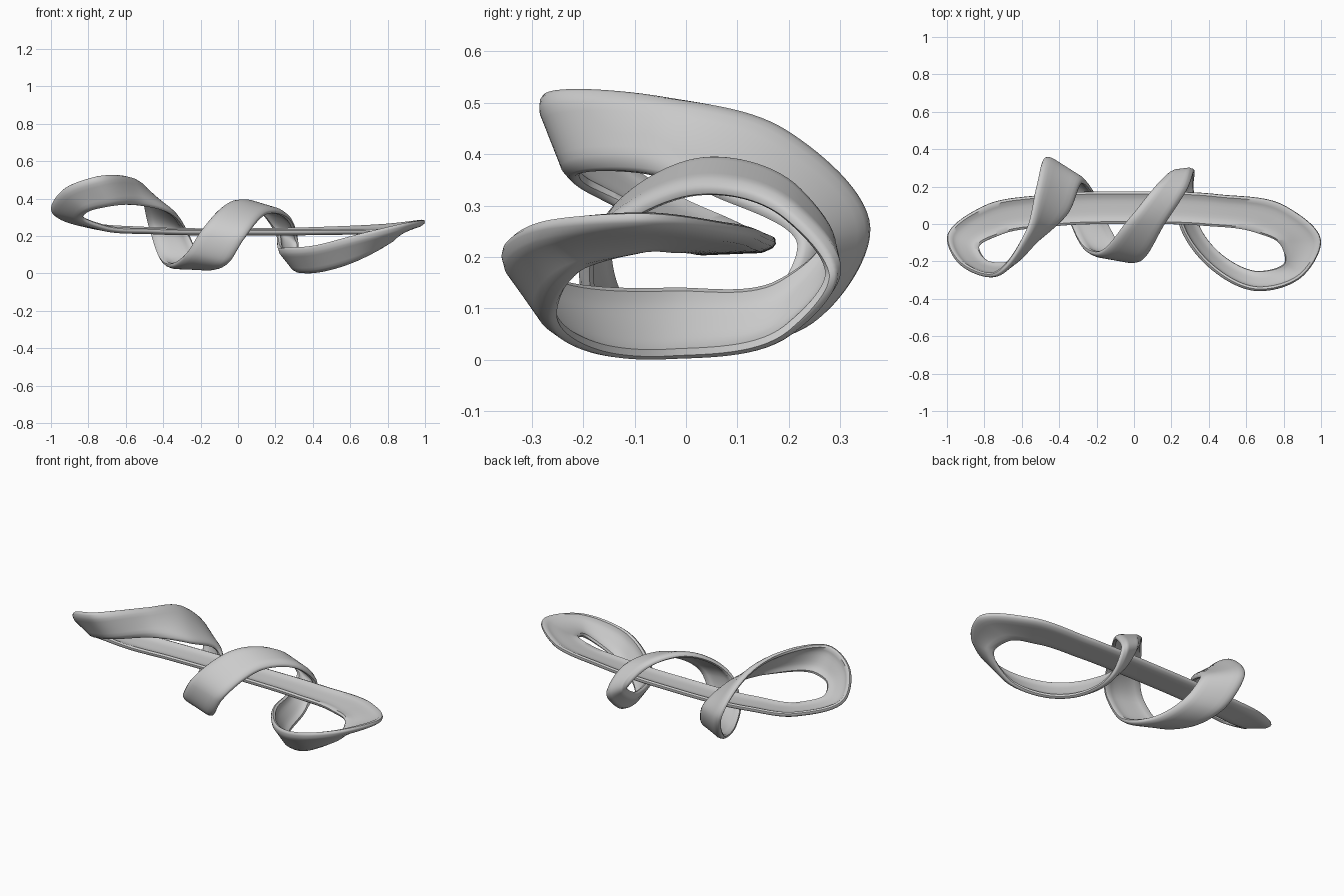
import bpy
import math
from mathutils import Vector

if "Cube" in bpy.data.objects:
    bpy.data.objects.remove(bpy.data.objects["Cube"])

# Stations along the closed ribbon: outer edge xyz, inner edge xyz
STATIONS = [
    (0.00, 0.165, 0.230, 0.00, 0.01, 0.224),     # straight bar
    (-0.50, 0.145, 0.238, -0.45, -0.005, 0.23),
    (-0.79, 0.092, 0.262, -0.72, -0.05, 0.25),   # left loop
    (-0.99, -0.07, 0.34, -0.84, -0.125, 0.305),
    (-0.92, -0.215, 0.45, -0.80, -0.20, 0.345),
    (-0.76, -0.275, 0.51, -0.70, -0.22, 0.37),
    (-0.57, -0.05, 0.508, -0.51, -0.08, 0.378),
    (-0.51, 0.19, 0.445, -0.36, 0.06, 0.335),    # first wrap, under the bar
    (-0.465, 0.35, 0.26, -0.28, 0.23, 0.23),
    (-0.41, 0.25, 0.09, -0.23, 0.18, 0.12),
    (-0.34, 0.03, 0.048, -0.14, -0.02, 0.035),
    (-0.26, -0.13, 0.115, -0.055, -0.165, 0.07),
    (-0.19, -0.16, 0.225, 0.02, -0.195, 0.19),   # second wrap, over the bar
    (-0.01, 0.03, 0.388, 0.16, 0.01, 0.337),
    (0.14, 0.215, 0.33, 0.28, 0.20, 0.29),
    (0.21, 0.272, 0.22, 0.312, 0.287, 0.17),
    (0.22, 0.185, 0.148, 0.305, 0.20, 0.06),
    (0.26, -0.03, 0.132, 0.35, -0.04, 0.014),    # right loop
    (0.40, -0.22, 0.14, 0.47, -0.18, 0.026),
    (0.66, -0.35, 0.205, 0.67, -0.265, 0.095),
    (0.90, -0.27, 0.262, 0.82, -0.20, 0.19),
    (0.99, -0.09, 0.277, 0.79, -0.10, 0.22),
    (0.81, 0.085, 0.256, 0.65, -0.035, 0.225),
    (0.45, 0.149, 0.238, 0.38, 0.0, 0.224),
]


def smooth_loop(pts, steps):
    """Closed Hermite spline with tangents scaled to the point spacing."""
    n, out = len(pts), []
    gap = [max((pts[(i + 1) % n] - pts[i]).length, 0.06) for i in range(n)]

    def tangent(i):
        h0, h1 = gap[i - 1], gap[i % n]
        a = (pts[i % n] - pts[i - 1]) / h0
        b = (pts[(i + 1) % n] - pts[i % n]) / h1
        return (a * h1 + b * h0) / (h0 + h1)

    for i in range(n):
        j, h = (i + 1) % n, gap[i]
        m0, m1 = tangent(i) * h, tangent(j) * h
        for s in range(steps):
            t = s / steps
            t2, t3 = t * t, t * t * t
            out.append(pts[i] * (2 * t3 - 3 * t2 + 1) + m0 * (t3 - 2 * t2 + t)
                       + pts[j] * (3 * t2 - 2 * t3) + m1 * (t3 - t2))
    return out


edge_a = smooth_loop([Vector(s[:3]) for s in STATIONS], 14)
edge_b = smooth_loop([Vector(s[3:]) for s in STATIONS], 14)
rows = len(edge_a)

# Cross-section: (position across, inset from the edge, height off the sheet)
# The inner face is gently hollow with crisp lips, the outer face is convex.
FLAT = 8
section = []
for k in range(FLAT + 1):
    u = 2 * k / FLAT - 1
    section.append((k / FLAT, -0.003 * u, 0.004 + 0.012 * u ** 4))
rim = [(-0.009, 0.010), (-0.010, 0.000), (-0.004, -0.008), (0.010, -0.014)]
section += [(1, -i, h) for i, h in rim]
section += [(k / FLAT, 0, -0.017) for k in range(FLAT - 1, 0, -1)]
section += [(0, i, h) for i, h in reversed(rim)]

# Sweep the section between the two edges
verts, faces = [], []
m = len(section)
for i in range(rows):
    a, b = edge_a[i], edge_b[i]
    ta = edge_a[(i + 1) % rows] - edge_a[i - 1]
    tb = edge_b[(i + 1) % rows] - edge_b[i - 1]
    across = b - a
    for t, inset, h in section:
        along = ta.lerp(tb, t).normalized()
        side = (across - along * across.dot(along)).normalized()
        normal = along.cross(side)
        verts.append(a.lerp(b, t) + side * inset + normal * h)
    j = (i + 1) % rows
    for k in range(m):
        k2 = (k + 1) % m
        faces.append((i * m + k, j * m + k, j * m + k2, i * m + k2))

# Rest on z = 0
low = min(v.z for v in verts)
verts = [v - Vector((0, 0, low)) for v in verts]

mesh = bpy.data.meshes.new("twisted_ribbon")
mesh.from_pydata(verts, [], faces)
ribbon = bpy.data.objects.new("twisted_ribbon", mesh)
bpy.context.collection.objects.link(ribbon)
bpy.context.view_layer.objects.active = ribbon
ribbon.select_set(True)
bpy.ops.object.shade_smooth_by_angle(angle=math.radians(50))
